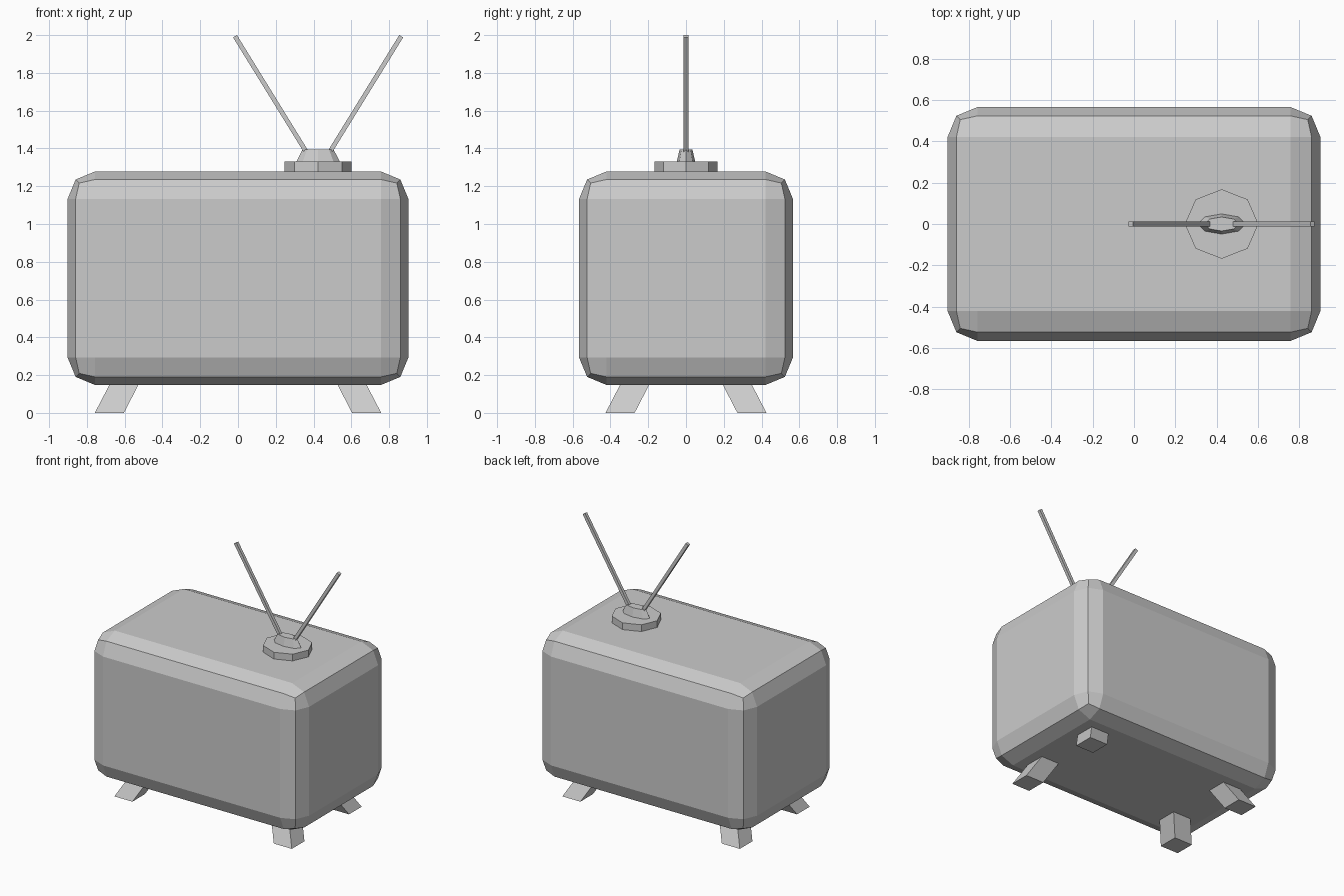
import bpy, bmesh, math
from mathutils import Vector

if "Cube" in bpy.data.objects:
    bpy.data.objects.remove(bpy.data.objects["Cube"])


def make_object(name, bm):
    bmesh.ops.recalc_face_normals(bm, faces=bm.faces[:])
    mesh = bpy.data.meshes.new(name)
    bm.to_mesh(mesh)
    bm.free()
    ob = bpy.data.objects.new(name, mesh)
    bpy.context.collection.objects.link(ob)
    return ob


def loft(name, rings):
    """Capped solid through a list of rings with equal point counts."""
    bm = bmesh.new()
    loops = [[bm.verts.new(p) for p in ring] for ring in rings]
    n = len(loops[0])
    for a, b in zip(loops, loops[1:]):
        for i in range(n):
            j = (i + 1) % n
            bm.faces.new((a[i], a[j], b[j], b[i]))
    bm.faces.new(loops[0])
    bm.faces.new(loops[-1])
    return make_object(name, bm)


def octagon(cx, rx, ry, z):
    return [(cx + rx * math.cos(i * math.pi / 4), ry * math.sin(i * math.pi / 4), z)
            for i in range(8)]


def square(cx, cy, h, z):
    return [(cx - h, cy - h, z), (cx + h, cy - h, z), (cx + h, cy + h, z), (cx - h, cy + h, z)]


# Cabinet: box with two-segment rounded edges
bm = bmesh.new()
bmesh.ops.create_cube(bm, size=1)
for v in bm.verts:
    v.co = Vector((v.co.x * 1.804, v.co.y * 1.132, v.co.z * 1.13 + 0.713))
cabinet = make_object("cabinet", bm)
bevel = cabinet.modifiers.new("rounded_edges", 'BEVEL')
bevel.width = 0.145
bevel.segments = 2
bevel.limit_method = 'NONE'

# Four splayed legs
for sx, xn in ((-1, "left"), (1, "right")):
    for sy, yn in ((-1, "front"), (1, "back")):
        loft(f"{yn}_{xn}_leg", [square(sx * 0.681, sy * 0.349, 0.077, 0),
                                square(sx * 0.598, sy * 0.266, 0.077, 0.16)])

# Aerial base: octagonal disc and tapered socket
CX = 0.424
loft("aerial_base", [octagon(CX, 0.178, 0.168, 1.275), octagon(CX, 0.178, 0.168, 1.33)])
loft("aerial_socket", [octagon(CX, 0.118, 0.05, 1.325), octagon(CX, 0.082, 0.034, 1.394)])

# Two square aerial rods in a V
for s, xn in ((-1, "left"), (1, "right")):
    start = Vector((CX + s * 0.06, 0, 1.378))
    tip = Vector((CX + s * 0.44, 0, 1.994))
    d = (tip - start).normalized()
    u = Vector((d.z, 0, -d.x)) * 0.012
    w = Vector((0, 0.012, 0))
    loft(f"{xn}_aerial_rod", [[p - u - w, p + u - w, p + u + w, p - u + w]
                              for p in (start, tip)])
